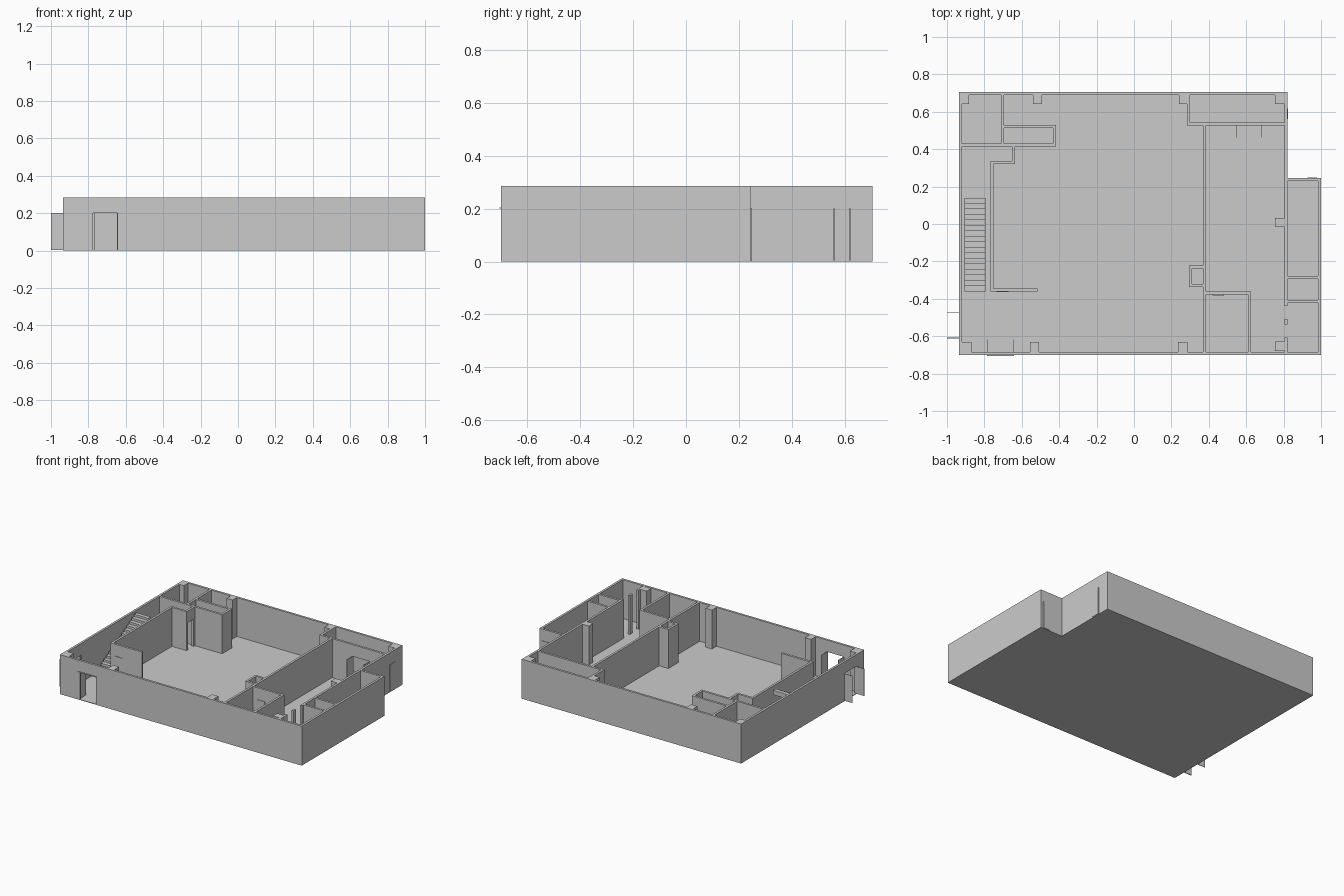
import bpy, bmesh

if "Cube" in bpy.data.objects:
    bpy.data.objects.remove(bpy.data.objects["Cube"])

H = 0.285      # wall height
D = 0.2        # door height
Z = 0.004      # floor thickness


def new_object(name, bm):
    bmesh.ops.recalc_face_normals(bm, faces=bm.faces)
    me = bpy.data.meshes.new(name)
    bm.to_mesh(me)
    bm.free()
    ob = bpy.data.objects.new(name, me)
    bpy.context.collection.objects.link(ob)
    return ob


def add_box(bm, x0, x1, y0, y1, z0, z1):
    vs = bmesh.ops.create_cube(bm, size=1)["verts"]
    for v in vs:
        v.co.x = x1 if v.co.x > 0 else x0
        v.co.y = y1 if v.co.y > 0 else y0
        v.co.z = z1 if v.co.z > 0 else z0


def boxes(name, rows, z0=Z, z1=H):
    bm = bmesh.new()
    for r in rows:
        add_box(bm, *r, z0, z1)
    return new_object(name, bm)


def wall(name, x0, x1, y0, y1, door=None):
    """Straight wall; door = (start, end) of an opening along its long axis."""
    bm = bmesh.new()
    if door is None:
        add_box(bm, x0, x1, y0, y1, Z, H)
    else:
        a, b = door
        along_x = x1 - x0 > y1 - y0
        lo, hi = (x0, x1) if along_x else (y0, y1)
        for s, e, z in ((lo, a, Z), (a, b, D), (b, hi, Z)):
            if along_x:
                add_box(bm, s, e, y0, y1, z, H)
            else:
                add_box(bm, x0, x1, s, e, z, H)
    return new_object(name, bm)


def prism(name, pts, axis, a, b):
    """Extrude a flat outline between a and b along axis x or z."""
    bm = bmesh.new()
    if axis == "z":
        vs = [bm.verts.new((p, q, a)) for p, q in pts]
        off = (0, 0, b - a)
    else:
        vs = [bm.verts.new((a, p, q)) for p, q in pts]
        off = (b - a, 0, 0)
    f = bm.faces.new(vs)
    g = bmesh.ops.extrude_face_region(bm, geom=[f], use_keep_orig=True)
    bmesh.ops.translate(bm, vec=off,
                        verts=[v for v in g["geom"] if isinstance(v, bmesh.types.BMVert)])
    return new_object(name, bm)


# L-shaped floor
prism("floor", [(-.935, -.7), (1, -.7), (1, .245), (.82, .245),
                (.82, .706), (-.935, .706)], "z", 0, Z)

# outer walls
wall("front_wall", -.935, 1, -.7, -.684, (-.775, -.645))
wall("back_wall", -.935, .82, .69, .706)
wall("left_wall", -.935, -.919, -.684, .69, (-.61, -.473))
wall("right_wall", .804, .82, -.438, .69, (.56, .62))
wall("annex_back_wall", .82, 1, .229, .245, (.925, .98))
wall("annex_right_wall", .984, 1, -.684, .229)

# back-left room, shaft and stair enclosure
wall("store_side_wall", -.711, -.695, .431, .69)
wall("store_front_wall", -.919, -.417, .415, .431)
wall("shaft_back_wall", -.695, -.417, .513, .529)
wall("shaft_side_wall", -.433, -.417, .431, .513)
wall("stair_lobby_wall", -.652, -.636, .32, .415, (.338, .4))
wall("stair_return_wall", -.768, -.652, .32, .336)
wall("stair_long_wall", -.768, -.752, -.344, .32)
wall("stair_front_wall", -.768, -.517, -.36, -.344)

# back-right room and long dividing wall
wall("back_room_side_wall", .283, .299, .527, .69)
wall("back_room_front_wall", .299, .804, .527, .543, (.545, .684))
wall("dividing_wall", .369, .385, -.684, .527)
boxes("duct_walls", [(.295, .369, -.237, -.221), (.295, .369, -.338, -.322),
                     (.295, .311, -.322, -.237)])
wall("front_room_back_wall", .385, .626, -.377, -.361)
wall("front_room_side_wall", .61, .626, -.684, -.377)

# annex partitions and slim posts
wall("annex_partition_back", .82, .984, -.294, -.278)
wall("annex_partition_front", .82, .984, -.422, -.406)
boxes("annex_posts", [(.804, .82, -.537, -.508), (.804, .82, -.684, -.606)])

# structural piers against the walls
piers = [(-.919, -.882, .642, .69), (-.541, -.492, .642, .69),
         (.241, .283, .642, .69), (.754, .804, .642, .69),
         (-.919, -.87, -.684, -.632), (-.557, -.508, -.684, -.632),
         (.235, .285, -.684, -.632), (.754, .804, -.678, -.628),
         (.754, .804, -.017, .033)]
boxes("piers", piers)

# stairs climbing towards the back
n, y0, y1 = 17, -.36, .139
run, rise = (y1 - y0) / n, (H - .01 - Z) / n
pts = [(y0, Z)]
for i in range(n):
    pts += [(y0 + i * run, Z + (i + 1) * rise), (y0 + (i + 1) * run, Z + (i + 1) * rise)]
pts += [(y1, H - .01 - 2 * rise), (y0 + 1.4 * run, Z)]
prism("stairs", pts, "x", -.907, -.794)

# open double-door leaves
t = .003
boxes("left_door_leaves", [(-1, -.93, -.476, -.473), (-1, -.93, -.613, -.607)], Z, D)
boxes("front_door_leaves", [(-.784, -.781, -.684, -.618), (-.648, -.645, -.684, -.618)], Z, D)
boxes("back_room_door_leaves", [(.545, .548, .463, .527), (.681, .684, .463, .527)], Z, D)

# closed door leaves
boxes("closed_doors", [(.814, .824, .562, .618), (.927, .978, .239, .249),
                       (-.735, -.67, -.364, -.36), (.42, .48, -.381, -.377)], Z, D)

# thin head trim over the front entrance
boxes("front_door_trim", [(-.786, -.642, -.706, -.7)], D, D + .004)
